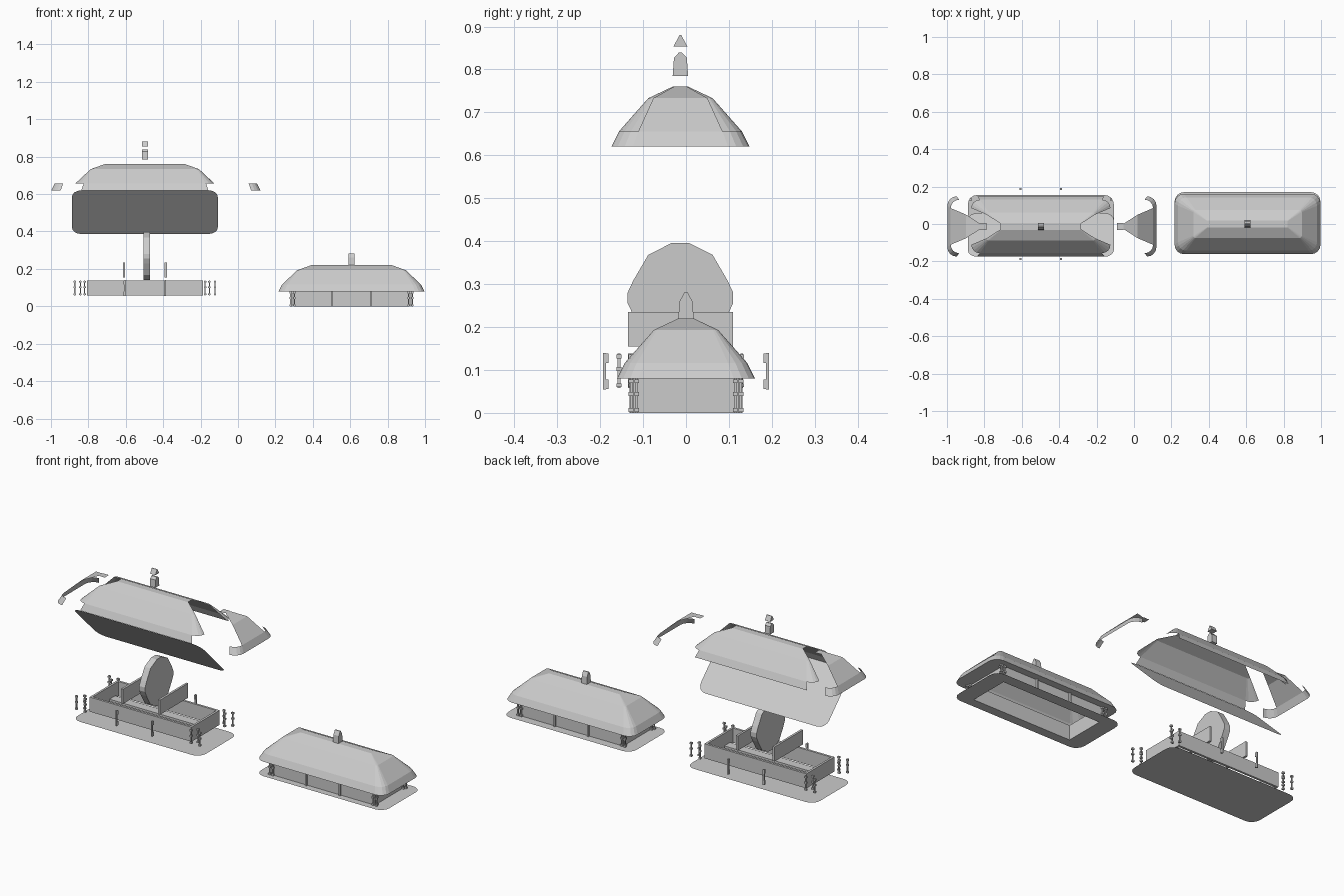
import bpy, math

if "Cube" in bpy.data.objects:
    bpy.data.objects.remove(bpy.data.objects["Cube"])

XR, XL, YL = 0.607, -0.498, -0.013      # centres: assembled copy, exploded copy
HX, HY, RAD = 0.39, 0.165, 0.05         # plate half sizes and corner radius
LEVELS = [(0.39, 0.161, 0.05, 0.0), (0.372, 0.143, 0.045, 0.036),
          (0.29, 0.075, 0.012, 0.113), (0.215, 0.018, 0.003, 0.14)]


def mesh(name, verts, faces, loc=(0, 0, 0), rot=(0, 0, 0)):
    me = bpy.data.meshes.new(name)
    me.from_pydata(verts, [], faces)
    me.validate()
    ob = bpy.data.objects.new(name, me)
    ob.location, ob.rotation_euler = loc, rot
    bpy.context.collection.objects.link(ob)
    return ob


def rounded(hx, hy, r, z):
    """Rounded rectangle, 5 points per corner."""
    pts = []
    for k, (sx, sy) in enumerate([(1, 1), (-1, 1), (-1, -1), (1, -1)]):
        for i in range(5):
            a = math.radians(90 * k + 22.5 * i)
            pts.append((sx * (hx - r) + r * math.cos(a), sy * (hy - r) + r * math.sin(a), z))
    return pts


def prism_x(name, profile, thick, loc):
    """Extrude a (y, z) profile along x, centred."""
    n = len(profile)
    v = [(s * thick / 2, y, z) for s in (-1, 1) for y, z in profile]
    f = [tuple(reversed(range(n))), tuple(range(n, 2 * n))]
    f += [(i, (i + 1) % n, n + (i + 1) % n, n + i) for i in range(n)]
    return mesh(name, v, f, loc)


def box(name, loc, size):
    hy, hz = size[1] / 2, size[2] / 2
    return prism_x(name, [(-hy, -hz), (hy, -hz), (hy, hz), (-hy, hz)], size[0], loc)


def roof(name, loc, eave, slope, cap=True, tab=0):
    """Hipped shell of stacked rounded rectangles; eave and slope pick the columns."""
    v = [p for lv in LEVELS for p in rounded(*lv)]
    f = [(20 * l + j, 20 * l + (j + 1) % 20, 20 * l + 20 + (j + 1) % 20, 20 * l + 20 + j)
         for l in range(3) for j in (eave if l == 0 else slope)]
    if cap:
        f.append(tuple(range(60, 80)))
    if tab:
        n = len(v)
        v += [(tab * x, y, 0.14) for x, y in
              [(0.18, -0.018), (0.215, -0.018), (0.215, 0.018), (0.18, 0.018)]]
        f.append((n, n + 1, n + 2, n + 3) if tab > 0 else (n + 3, n + 2, n + 1, n))
    # keep only the points in use
    order = sorted({i for p in f for i in p})
    remap = {o: i for i, o in enumerate(order)}
    return mesh(name, [v[i] for i in order], [[remap[i] for i in p] for p in f], loc)


def plate_ring(name, loc, hy):
    """Flat rounded plate with a rectangular opening."""
    v = rounded(HX, hy, RAD, 0) + rounded(0.305, 0.117, 0.002, 0)
    mesh(name, v, [(j, (j + 1) % 20, 20 + (j + 1) % 20, 20 + j) for j in range(20)], loc)


def wall_box(name, cx, cy, z):
    """Four thin walls."""
    for s, side in ((-1, "a"), (1, "b")):
        box(f"{name}_long_wall_{side}", (cx, cy + s * 0.116, z + 0.04), (0.62, 0.012, 0.08))
        box(f"{name}_end_wall_{side}", (cx + s * 0.304, cy, z + 0.04), (0.012, 0.22, 0.08))


def post(name, x, y, z, h=0.08):
    """Slim shaft with small blocks at foot, middle and head."""
    box(name + "_shaft", (x, y, z + h / 2), (0.006, 0.006, h))
    for i, t in enumerate((0.08, 0.55, 0.92)):
        box(f"{name}_block_{i}", (x, y, z + h * t), (0.013, 0.011, 0.009))


# --- assembled copy ---
plate_ring("base_plate", (XR, 0.005, 0), HY)
plate_ring("soffit", (XR, 0, 0.08), 0.161)
wall_box("house", XR, 0, 0)
roof("roof", (XR, 0, 0.08), range(20), range(20))
prism_x("finial", [(-0.018, 0), (0.018, 0), (0.015, 0.04), (0.003, 0.062),
                   (-0.003, 0.062), (-0.015, 0.04)], 0.032, (XR, 0, 0.22))
for sx in (-1, 1):
    for sy in (-1, 1):
        tag = f"{'l' if sx < 0 else 'r'}{'f' if sy < 0 else 'b'}"
        post("corner_post_" + tag, XR + sx * 0.325, sy * 0.128, 0)
        post("end_post_" + tag, XR + sx * 0.318, sy * 0.115, 0)
        post("side_post_" + tag, XR + sx * 0.305, sy * 0.128, 0)
        box("mid_post_" + tag, (XR + sx * 0.102, sy * 0.127, 0.04), (0.008, 0.01, 0.08))

# --- exploded copy: base ---
BZ = 0.058
mesh("lower_base_plate", rounded(HX, HY, RAD, 0), [tuple(range(20))], (XL, YL + 0.003, 0.009))
wall_box("lower_house", XL, YL, BZ)
for s in (-1, 1):
    box(f"floor_rail_{s + 1}", (XL, YL + s * 0.055, BZ + 0.008), (0.59, 0.05, 0.012))
    box(f"partition_{s + 1}", (XL + s * 0.112, YL, 0.195), (0.012, 0.245, 0.08))
    for sy in (-1, 1):
        tag = f"{s + 1}{sy + 1}"
        px, py = XL + s * 0.108, sy * 0.19
        box("loose_post_" + tag, (px, py, 0.097), (0.008, 0.007, 0.085))
        for k, dz in enumerate((-0.03, 0.03)):
            box(f"loose_post_block_{tag}{k}", (px, py - sy * 0.003, 0.097 + dz), (0.01, 0.012, 0.022))
        post("loose_corner_" + tag, XL + s * 0.375, YL + sy * 0.143, BZ)
        post("loose_end_" + tag, XL + s * 0.345, YL + sy * 0.115, BZ)
        post("loose_side_" + tag, XL + s * 0.322, YL + sy * 0.143, BZ)

# --- exploded copy: upright bulkhead, mirrored top to bottom ---
half = [(0.123, 0.012), (0.11, 0.04), (0.075, 0.1), (0.02, 0.128)]
upper = half + [(-y, z) for y, z in reversed(half)]
prism_x("bulkhead", upper + [(-y, -z) for y, z in upper], 0.036, (XL + 0.01, YL, 0.268))

# --- exploded copy: tilted ceiling sheet hinged on the front eave ---
sheet = [(x, y + HY, z) for x, y, z in rounded(HX, HY, RAD, 0)]
mesh("ceiling_sheet", sheet, [tuple(range(20))], (XL, YL - 0.162, 0.62), (math.radians(-45), 0, 0))

# --- exploded copy: roof with its two ends and eave corners pulled away ---
right_eave, left_eave = [15, 16, 17, 18, 19, 0, 1, 2, 3], list(range(5, 14))
roof("open_roof", (XL, YL, 0.62), [4, 14], [j for j in range(20) if j not in (9, 19)])
roof("left_roof_end", (XL - 0.11, YL, 0.62), left_eave, [9], False, -1)
roof("right_roof_end", (XL + 0.228, YL, 0.62), right_eave, [19], False, 1)

# --- exploded copy: finial in two pieces ---
prism_x("finial_body", [(-0.018, 0), (0.018, 0), (0.015, 0.042), (0.004, 0.054),
                        (-0.004, 0.054), (-0.015, 0.042)], 0.032, (XL, YL, 0.785))
prism_x("finial_cap", [(-0.016, 0), (0.016, 0), (0.002, 0.026), (-0.002, 0.026)], 0.032, (XL, YL, 0.854))
